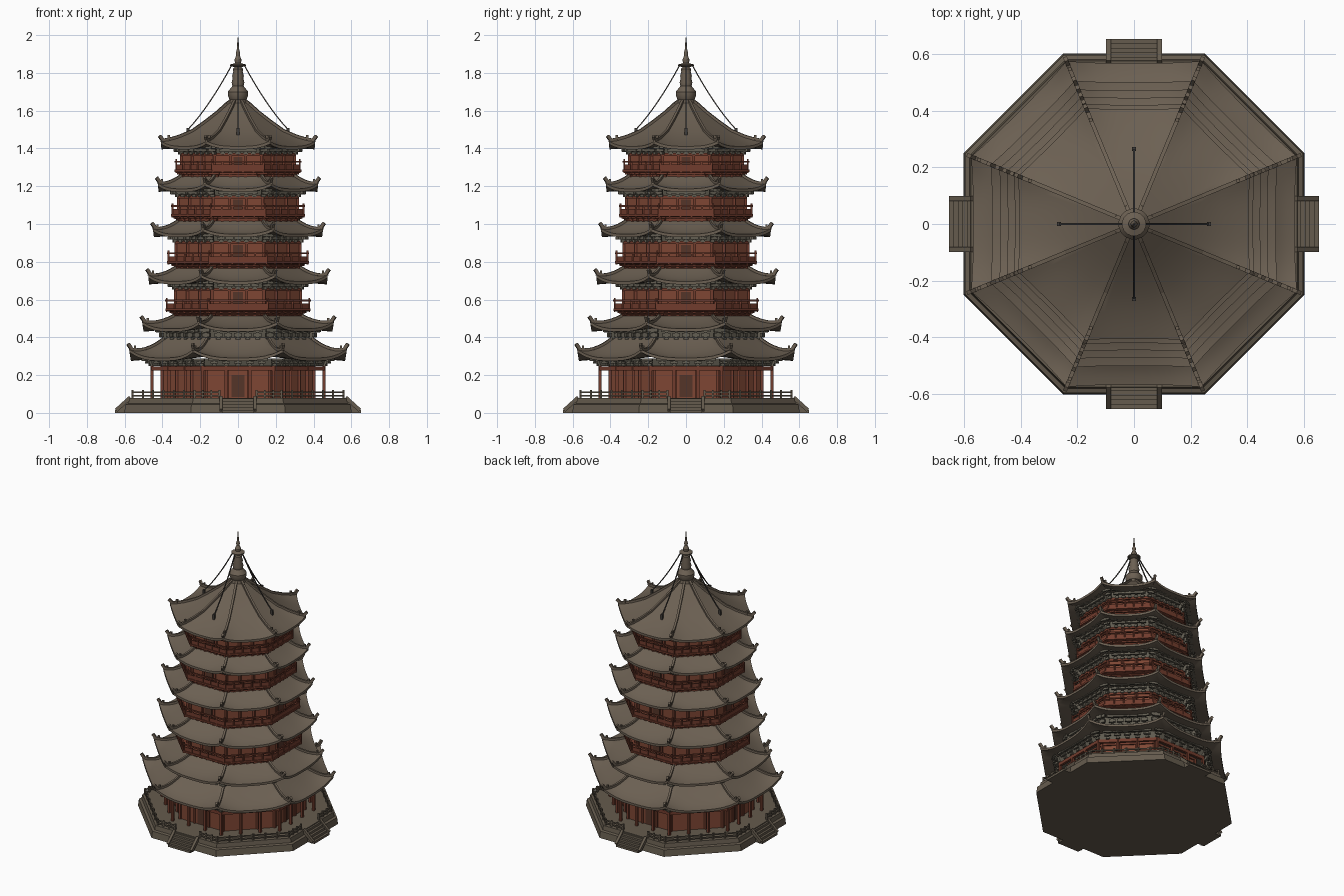
import bpy, bmesh, math
from mathutils import Vector, Matrix

if "Cube" in bpy.data.objects:
    bpy.data.objects.remove(bpy.data.objects["Cube"])

def material(name, rgb):
    m = bpy.data.materials.new(name)
    m.diffuse_color = (*rgb, 1)
    m.use_nodes = True
    m.node_tree.nodes["Principled BSDF"].inputs["Base Color"].default_value = m.diffuse_color
    return m

ROOF = material("roof_tile_brown", (0.15, 0.118, 0.086))
STONE = material("stone_brown", (0.13, 0.105, 0.075))
WALL = material("red_wall", (0.21, 0.062, 0.034))
RAIL = material("dark_red_timber", (0.165, 0.045, 0.026))
BRACKET = material("bracket_grey", (0.125, 0.112, 0.085))
DOOR = material("door_brown", (0.09, 0.035, 0.022))
IRON = material("dark_iron", (0.05, 0.045, 0.04))

def P(a, u, k, z, lift=0.0, sides=8):
    """Point on side k at apothem a, u in -1..1 along the side; lift raises corners."""
    th = 2 * math.pi * k / sides
    c = abs(u) ** 3 * lift
    a *= 1 + 0.3 * c
    w = a * math.tan(math.pi / sides) * u
    return Vector((a * math.cos(th) - w * math.sin(th),
                   a * math.sin(th) + w * math.cos(th), z + c))

def loft(bm, prof, sides=8, nu=1):
    """Sweep a profile of (apothem, z, lift) around a polygon."""
    slots = [(k, -1 + 2 * j / nu) for k in range(sides) for j in range(nu)]
    rings = [[bm.verts.new(P(p[0], u, k, p[1], p[2] if len(p) > 2 else 0, sides))
              for k, u in slots] for p in prof]
    n = len(slots)
    for r, s in zip(rings, rings[1:]):
        for i in range(n):
            bm.faces.new((r[i], r[(i + 1) % n], s[(i + 1) % n], s[i]))
    bmesh.ops.remove_doubles(bm, verts=[v for r in rings for v in r], dist=1e-5)

def bar(bm, p, q, w, h):
    """Box running from p to q."""
    d = q - p
    m = (Matrix.Translation((p + q) / 2) @ d.to_track_quat('X', 'Z').to_matrix().to_4x4()
         @ Matrix.Diagonal((d.length, w, h, 1)))
    bmesh.ops.create_cube(bm, size=1, matrix=m)

def finish(name, bm, mat, smooth=False):
    bmesh.ops.recalc_face_normals(bm, faces=bm.faces)
    me = bpy.data.meshes.new(name)
    bm.to_mesh(me)
    bm.free()
    me.materials.append(mat)
    ob = bpy.data.objects.new(name, me)
    bpy.context.collection.objects.link(ob)
    if smooth:
        bpy.ops.object.select_all(action='DESELECT')
        ob.select_set(True)
        bpy.context.view_layer.objects.active = ob
        bpy.ops.object.shade_smooth_by_angle(angle=math.radians(30))

POSTS = (-1, -1 / 3, 1 / 3)

def roof(i, top, zb, lift):
    """Curved eight-sided roof with upturned corners, ridges and corner finials."""
    ai, zt = top[0][:2]
    ao = top[-1][0]
    bm = bmesh.new()
    under = [(ao, zb, lift), (ao - 0.05, zb + 0.004, lift * 0.6), (ai, zb + 0.022, 0), top[0]]
    loft(bm, top + under, nu=10)
    finish(f"roof_{i}", bm, ROOF, True)
    bm = bmesh.new()
    for k in range(8):
        pts = [P(a, 1, k, z + 0.004, l) for a, z, l in top]
        for p, q in zip(pts, pts[1:]):
            bar(bm, p, q, 0.014, 0.016)
        tip, out = pts[-1], (pts[-1] - pts[-2]).normalized()
        bar(bm, tip - out * 0.012, tip + out * 0.008 + Vector((0, 0, 0.024)), 0.014, 0.018)
        knob = pts[-2]
        bar(bm, knob, knob + Vector((0, 0, 0.022)), 0.012, 0.012)
    finish(f"roof_{i}_ridges", bm, ROOF)

def brackets(name, aw, z0, z1, reach, mat, us=(-1, -2 / 3, -1 / 3, 0, 1 / 3, 2 / 3)):
    """Stepped bracket sets fanning out under an eave or a deck."""
    bm = bmesh.new()
    loft(bm, [(0, z0), (aw, z0), (aw + 0.015, z1), (0, z1)])
    h = (z1 - z0) / 3
    for k in range(8):
        for u in us:
            n = P(1, u if u == -1 else 0, k, 0).normalized()
            t = Vector((-n.y, n.x, 0))
            for s in range(3):
                base = P(aw, u, k, z0 + h * (s + 0.5))
                end = base + n * reach * (s + 1) / 3
                bar(bm, base - n * 0.01, end, 0.014, h)
                half = t * (0.012 + 0.009 * s)
                e = end - n * 0.008
                bar(bm, e - half, e + half, 0.012, h * 0.8)
    finish(name, bm, mat)

def storey(name, aw, z0, z1, door_z):
    """Red walls with columns, beams and door or window plates."""
    bm = bmesh.new()
    loft(bm, [(0, z0), (aw, z0), (aw, z1), (0, z1)])
    finish(name + "_wall", bm, WALL)
    bm, dm = bmesh.new(), bmesh.new()
    for k in range(8):
        for u in POSTS:
            bar(bm, P(aw + 0.002, u, k, z0), P(aw + 0.002, u, k, z1), 0.014, 0.014)
        bar(bm, P(aw + 0.004, -1, k, z1 - 0.008), P(aw + 0.004, 1, k, z1 - 0.008), 0.01, 0.016)
        lo, hi = door_z
        if k % 2 == 0:
            z = (lo + hi) / 2
            bar(dm, P(aw, -0.2, k, z), P(aw, 0.2, k, z), 0.008, hi - lo)
    finish(name + "_columns", bm, RAIL)
    finish(name + "_doors", dm, DOOR)

def balcony(i, z0, ab, ai):
    """Deck on a flared apron with posts, panels and a top rail."""
    bm = bmesh.new()
    loft(bm, [(0, z0 - 0.02), (ai, z0 - 0.02), (ab - 0.03, z0 + 0.02), (ab, z0 + 0.026),
              (ab, z0 + 0.038), (0, z0 + 0.038)])
    zp = z0 + 0.038
    loft(bm, [(ab - 0.012, zp), (ab - 0.006, zp), (ab - 0.006, zp + 0.026),
              (ab - 0.012, zp + 0.026), (ab - 0.012, zp)])
    for k in range(8):
        for u in (-1, -0.6, -0.2, 0.2, 0.6):
            top = 0.056 if u == -1 else 0.042
            bar(bm, P(ab - 0.008, u, k, z0 + 0.02), P(ab - 0.008, u, k, zp + top), 0.01, 0.01)
        bar(bm, P(ab - 0.008, -1.05, k, zp + 0.042), P(ab - 0.008, 1.05, k, zp + 0.042), 0.009, 0.009)
    finish(f"balcony_{i}", bm, RAIL)

# Stone terrace, stairs and low balustrade
bm = bmesh.new()
loft(bm, [(0, 0), (0.602, 0), (0.596, 0.045), (0.58, 0.05), (0.575, 0.08), (0, 0.08)])
finish("terrace", bm, STONE)
bm = bmesh.new()
for k in (0, 2, 4, 6):
    n = P(1, 0, k, 0)
    t = Vector((-n.y, n.x, 0))
    for s in range(5):
        h = 0.015 * (s + 1)
        z = Vector((0, 0, h / 2))
        bar(bm, n * 0.54 + z, n * (0.652 - 0.016 * s) + z, 0.17, h)
    for side in (-0.09, 0.09):
        bar(bm, n * 0.645 + t * side + Vector((0, 0, 0.014)),
            n * 0.57 + t * side + Vector((0, 0, 0.082)), 0.018, 0.02)
finish("stairs", bm, STONE)
bm = bmesh.new()
for k in range(8):
    for u0, u1 in (((-1, -0.42), (0.42, 1)) if k % 2 == 0 else ((-1, 0), (0, 1))):
        for z in (0.092, 0.11):
            bar(bm, P(0.558, u0, k, z), P(0.558, u1, k, z), 0.008, 0.008)
        for f in range(4):
            u = u0 + (u1 - u0) * f / 3
            bar(bm, P(0.558, u, k, 0.078), P(0.558, u, k, 0.122), 0.01, 0.01)
finish("terrace_balustrade", bm, STONE)

# Ground storey with open colonnade
storey("ground", 0.40, 0.08, 0.25, (0.085, 0.2))
bm = bmesh.new()
for k in range(8):
    for u in POSTS:
        bar(bm, P(0.455, u, k, 0.08), P(0.455, u, k, 0.25), 0.016, 0.016)
    bar(bm, P(0.455, -1, k, 0.235), P(0.455, 1, k, 0.235), 0.016, 0.022)
finish("colonnade", bm, RAIL)
brackets("ground_brackets", 0.455, 0.247, 0.288, 0.05, BRACKET)
brackets("mid_brackets", 0.375, 0.375, 0.45, 0.06, BRACKET)

# Five skirt roofs: eave apothem, eave underside z, inner apothem, top z, corner lift
ROOFS = [(0.567, 0.275, 0.38, 0.40, 0.045), (0.50, 0.43, 0.315, 0.525, 0.035),
         (0.47, 0.68, 0.305, 0.785, 0.035), (0.445, 0.93, 0.295, 1.03, 0.03),
         (0.42, 1.17, 0.28, 1.27, 0.03)]
for i, (ao, zb, ai, zt, lift) in enumerate(ROOFS, 1):
    ze = zb + 0.016
    top = [(ai + (ao - ai) * s, zt + (ze - zt) * (1 - (1 - s) ** 1.5), lift * s * s)
           for s in (j / 7 for j in range(8))]
    roof(i, top, zb, lift)

# Upper storeys: balcony z, balcony apothem, apron apothem, wall apothem, eave above
FLOORS = [(0.515, 0.385, 0.32, 0.33, 0.68), (0.765, 0.375, 0.31, 0.328, 0.93),
          (1.015, 0.355, 0.30, 0.315, 1.17), (1.25, 0.335, 0.28, 0.298, 1.395)]
for i, (z0, ab, ai, aw, eave) in enumerate(FLOORS, 2):
    balcony(i, z0, ab, ai)
    storey(f"storey_{i}", aw, z0, eave - 0.02, (z0 + 0.04, eave - 0.04))
    brackets(f"storey_{i}_brackets", aw - 0.005, eave - 0.028, eave + 0.018, 0.07, BRACKET)
    brackets(f"balcony_{i}_brackets", ai, z0 - 0.015, z0 + 0.025, 0.035, RAIL)

# Crowning roof
top = [(0.03, 1.655, 0), (0.06, 1.632, 0), (0.11, 1.587, 0), (0.17, 1.54, 0), (0.24, 1.488, 0.002),
       (0.31, 1.45, 0.01), (0.365, 1.426, 0.018), (0.405, 1.411, 0.028)]
roof(6, top, 1.395, 0.028)

# Spire turned from a profile
bm = bmesh.new()
loft(bm, [(0, 1.63), (0.05, 1.64), (0.045, 1.66), (0.054, 1.68), (0.054, 1.70), (0.038, 1.72),
          (0.03, 1.73), (0.034, 1.75), (0.028, 1.77), (0.031, 1.785), (0.025, 1.805), (0.027, 1.82),
          (0.018, 1.83), (0.042, 1.838), (0.042, 1.844), (0.016, 1.852), (0.019, 1.87),
          (0.01, 1.89), (0.012, 1.905), (0.006, 1.925), (0.004, 1.96), (0, 2.0)], sides=16)
finish("spire", bm, ROOF, True)

# Four sagging stay chains with anchor blocks
bm = bmesh.new()
for k in (0, 2, 4, 6):
    pts = []
    for j in range(9):
        f = j / 8
        pts.append(P(0.035 + 0.23 * f, 0, k, 1.838 - 0.338 * f - 0.09 * f * (1 - f)))
    for p, q in zip(pts, pts[1:]):
        bar(bm, p, q, 0.006, 0.006)
    bar(bm, pts[-1] + Vector((0, 0, 0.008)), pts[-1] - Vector((0, 0, 0.035)), 0.014, 0.014)
finish("stay_chains", bm, IRON)
